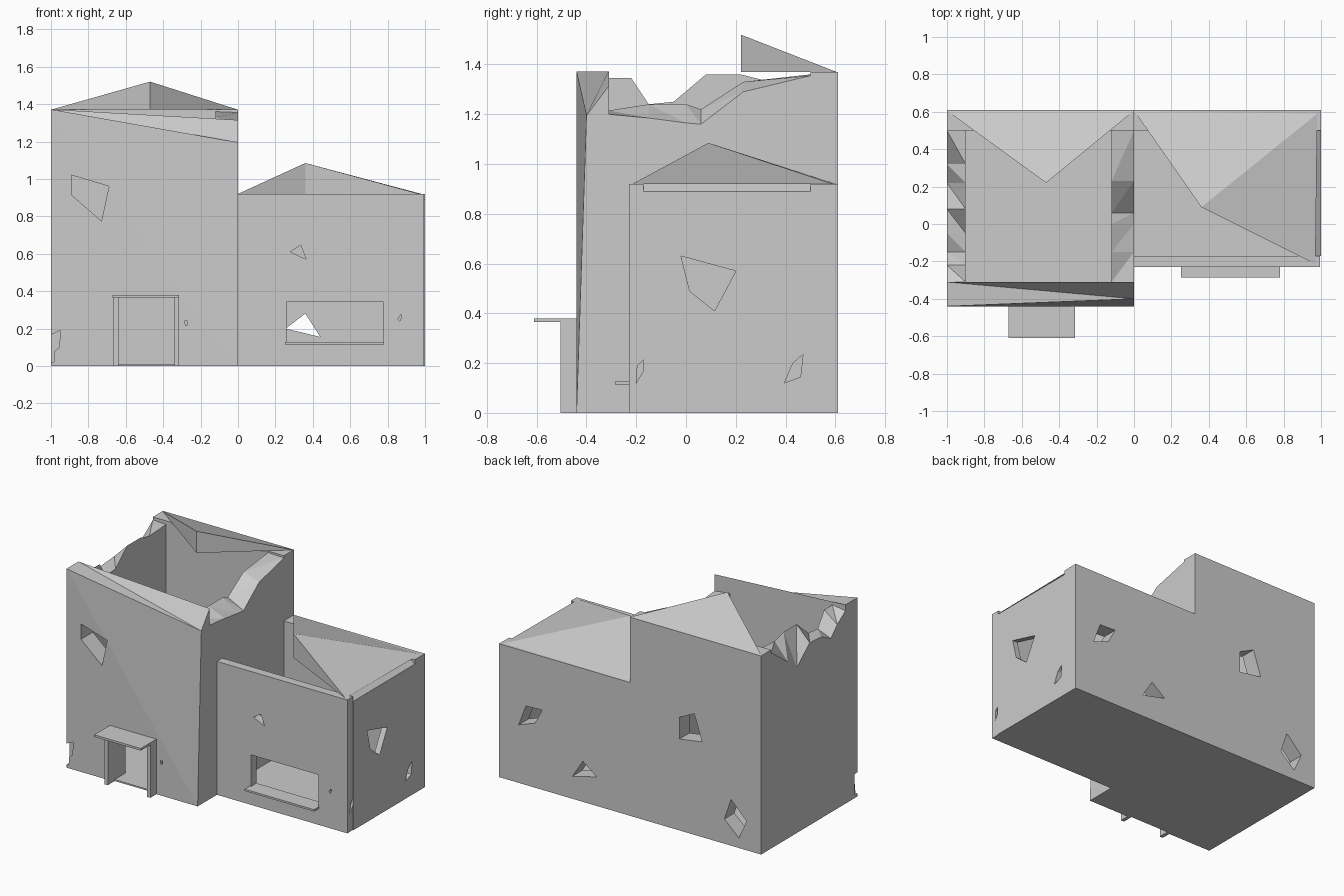
import bpy, bmesh
from mathutils import Vector

if "Cube" in bpy.data.objects:
    bpy.data.objects.remove(bpy.data.objects["Cube"])


def make(name, verts, faces):
    me = bpy.data.meshes.new(name)
    me.from_pydata([Vector(v) for v in verts], [], faces)
    bm = bmesh.new()
    bm.from_mesh(me)
    bmesh.ops.recalc_face_normals(bm, faces=bm.faces)
    bm.to_mesh(me)
    bm.free()
    ob = bpy.data.objects.new(name, me)
    bpy.context.collection.objects.link(ob)
    return ob


def box(name, x0, x1, y0, y1, z0, z1):
    v = [(x, y, z) for x in (x0, x1) for y in (y0, y1) for z in (z0, z1)]
    return make(name, v, [(0, 1, 3, 2), (4, 6, 7, 5), (0, 4, 5, 1),
                          (2, 3, 7, 6), (0, 2, 6, 4), (1, 5, 7, 3)])


def loft(name, rings):
    n = len(rings[0])
    faces = [tuple(range(n)), tuple(range((len(rings) - 1) * n, len(rings) * n))]
    for r in range(len(rings) - 1):
        for i in range(n):
            j = (i + 1) % n
            a, b, c, d = r * n + i, r * n + j, (r + 1) * n + j, (r + 1) * n + i
            # warped wall tops stay flat-faceted
            faces += [(a, b, c), (a, c, d)]
    return make(name, [v for ring in rings for v in ring], faces)


def side_wall(name, xo, xi, stations):
    """Wall running along y; stations hold (y, outer top, inner top)."""
    return loft(name, [[(xo, y, 0), (xi, y, 0), (xi, y, zi), (xo, y, zo)]
                       for y, zo, zi in stations])


def cut(wall, axis, a, b, outlines):
    """Punch polygon holes through a wall along the x or y axis."""
    for pts in outlines:
        place = (lambda p, d: (d, p[0], p[1])) if axis == 'x' else (lambda p, d: (p[0], d, p[1]))
        c = loft("cutter", [[place(p, d) for p in pts] for d in (a, b)])
        c.hide_render = True
        m = wall.modifiers.new("hole", 'BOOLEAN')
        m.operation, m.solver, m.object = 'DIFFERENCE', 'EXACT', c
        bpy.context.view_layer.objects.active = wall
        bpy.ops.object.modifier_apply(modifier=m.name)
        bpy.data.objects.remove(c)


def rect(x0, x1, z0, z1):
    return [(x0, z0), (x1, z0), (x1, z1), (x0, z1)]


# Tower walls with broken tops
front = loft("tower_front_wall", [
    [(-1, -.44, 0), (-1, -.31, 0), (-1, -.31, 1.372), (-1, -.44, 1.372)],
    [(0, -.44, 0), (0, -.31, 0), (0, -.31, 1.315), (0, -.40, 1.195)]])
cut(front, 'y', -.6, -.2, [
    rect(-.64, -.34, -.1, .365),
    [(-.89, 1.02), (-.69, .96), (-.73, .775), (-.89, .915)],
    [(-.285, .24), (-.27, .24), (-.27, .22), (-.28, .215)]])
# Crumbled lower corner
cut(front, 'y', -.6, -.41, [
    [(-1.1, .02), (-.985, .02), (-.98, .08), (-.955, .1), (-.95, .19), (-1.1, .12)]])
side_wall("tower_left_wall", -1, -.9, [
    (-.31, 1.33, 1.345), (-.22, 1.27, 1.345), (-.15, 1.2, 1.24), (-.05, 1.25, 1.25),
    (.08, 1.26, 1.36), (.22, 1.14, 1.36), (.32, 1.22, 1.335), (.5, 1.35, 1.345)])
side_wall("tower_right_wall", 0, -.12, [
    (-.31, 1.2, 1.215), (-.15, 1.185, 1.24), (0, 1.165, 1.24), (.06, 1.16, 1.22),
    (.23, 1.29, 1.33), (.5, 1.355, 1.36)])
back = box("tower_back_wall", -1, 0, .5, .61, 0, 1.37)
cut(back, 'y', .4, .7, [
    [(-.376, .78), (-.49, .835), (-.55, .657), (-.376, .63)],
    [(-.72, .17), (-.77, .32), (-.89, .2), (-.83, .07)]])
box("tower_floor", -.99, -.01, -.43, .6, 0, .01)

# Tower roof remnant
make("tower_roof_remnant",
     [(-1, .605, 1.37), (0, .605, 1.37), (-.47, .22, 1.52), (-.47, .22, 1.37)],
     [(0, 1, 2), (0, 3, 1), (0, 2, 3), (1, 3, 2)])

# Annex walls
front = box("annex_front_wall", 0, .995, -.23, -.17, 0, .92)
cut(front, 'y', -.4, -.1, [
    rect(.26, .775, .127, .345),
    [(.28, .61), (.335, .645), (.365, .57)],
    [(.855, .25), (.87, .275), (.875, .26), (.865, .24)]])
cut(front, 'x', .975, 1.1, [
    [(-.2, .12), (-.165, .18), (-.165, .22), (-.195, .19)]])
right = side_wall("annex_right_wall", 1, .96, [(-.17, .89, .92), (.5, .89, .92)])
cut(right, 'x', .9, 1.1, [
    [(-.02, .63), (.2, .57), (.115, .41), (.015, .49)],
    [(.43, .2), (.47, .235), (.46, .145), (.395, .12)]])
back = box("annex_back_wall", 0, 1, .5, .61, 0, .92)
cut(back, 'y', .4, .7, [
    [(.85, .4), (.795, .545), (.67, .55), (.726, .445)],
    [(.44, .155), (.36, .28), (.255, .2)]])
box("annex_floor", 0, .99, -.22, .6, 0, .01)

# Annex roof remnant: back and right slopes of a hipped roof
make("annex_roof_remnant",
     [(0, .605, .92), (.98, .59, .92), (.97, -.215, .92), (.36, .09, 1.085), (.36, .09, .92)],
     [(0, 1, 3), (1, 2, 3), (0, 3, 4), (2, 4, 3), (0, 4, 1), (1, 4, 2)])

# Door frame, canopy and window sill
for x in (-.665, -.34):
    box("door_post", x, x + .025, -.505, -.43, 0, .37)
box("door_canopy", -.67, -.315, -.61, -.43, .365, .38)
box("window_sill", .25, .78, -.285, -.2, .114, .127)
